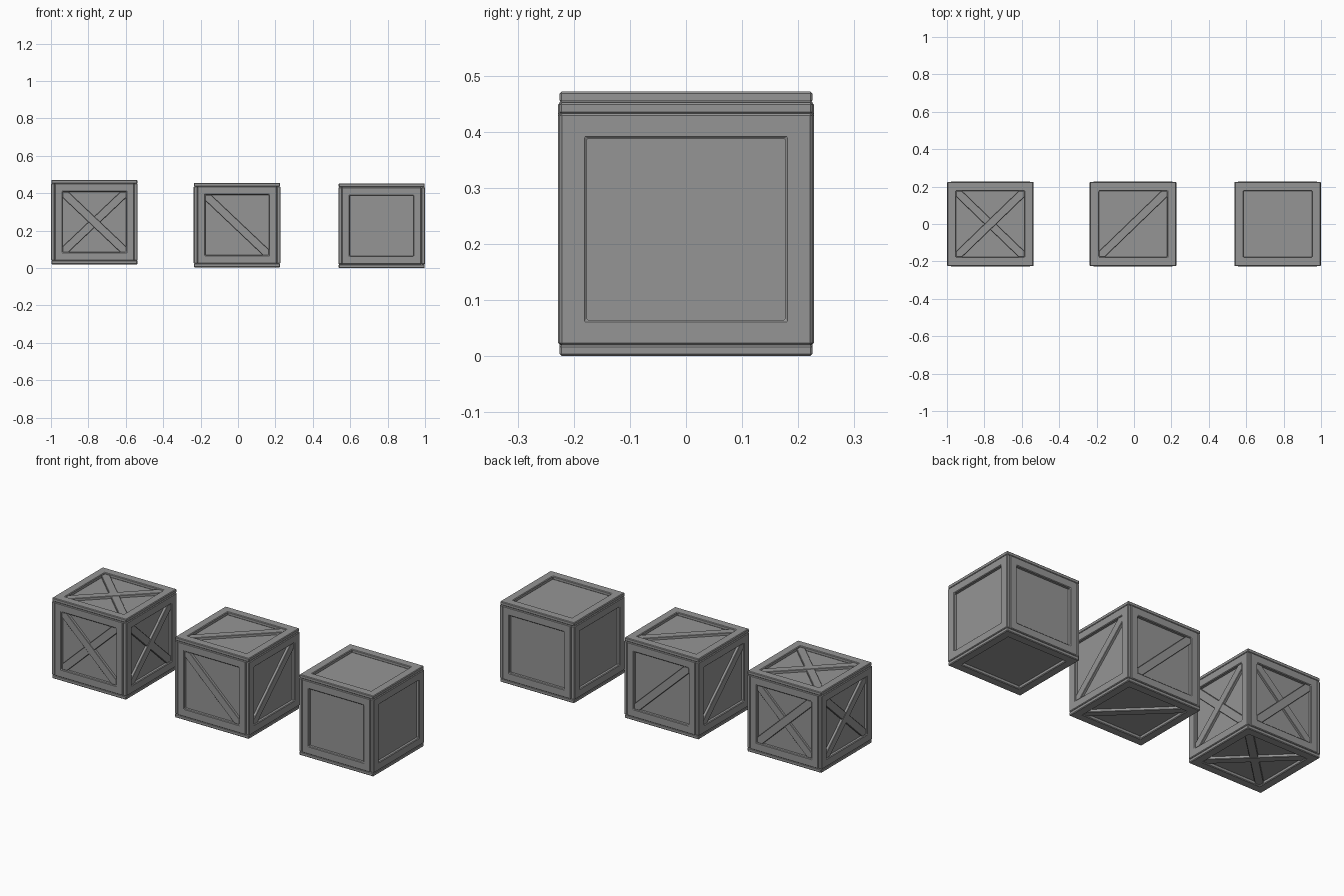
import bpy, bmesh, math
from mathutils import Matrix, Vector

cube = bpy.data.objects.get("Cube")
if cube:
    bpy.data.objects.remove(cube, do_unlink=True)

grey = bpy.data.materials.new("crate grey")
grey.use_nodes = True
colour = (0.3, 0.3, 0.3, 1)
grey.diffuse_color = colour
grey.node_tree.nodes["Principled BSDF"].inputs["Base Color"].default_value = colour

T = 0.02      # plank thickness
HX, HY, H = 0.232, 0.228, 0.452


def finish(name, bm, matrix, bevel):
    bmesh.ops.recalc_face_normals(bm, faces=bm.faces)
    mesh = bpy.data.meshes.new(name)
    bm.to_mesh(mesh)
    bm.free()
    mesh.materials.append(grey)
    obj = bpy.data.objects.new(name, mesh)
    bpy.context.collection.objects.link(obj)
    obj.matrix_world = matrix
    if bevel:
        mod = obj.modifiers.new("bevel", 'BEVEL')
        mod.width = bevel
        mod.segments = 1
    return obj


def box(name, size, matrix, bevel=0.0):
    bm = bmesh.new()
    bmesh.ops.create_cube(bm, size=1, matrix=Matrix.Diagonal((*size, 1)))
    return finish(name, bm, matrix, bevel)


def frame(name, w, h, open_w, open_h, matrix):
    """Rectangular frame whose outer surface lies on local z = 0."""
    bm = bmesh.new()
    section = [(w, h, -T), (w, h, 0), (open_w, open_h, 0), (open_w, open_h, -T)]
    corners = [(-1, -1), (1, -1), (1, 1), (-1, 1)]
    rings = [[bm.verts.new((sx * a / 2, sy * b / 2, z)) for a, b, z in section]
             for sx, sy in corners]
    for i in range(4):
        p, q = rings[i], rings[(i + 1) % 4]
        for j in range(4):
            k = (j + 1) % 4
            bm.faces.new((p[j], q[j], q[k], p[k]))
    return finish(name, bm, matrix, 0.0035)


def brace(name, open_w, open_h, slope, height, matrix):
    """Diagonal plank clipped to the panel opening."""
    bm = bmesh.new()
    turn = Matrix.Rotation(slope * math.atan2(open_h, open_w), 4, 'Z')
    bmesh.ops.create_cube(bm, size=1, matrix=turn @ Matrix.Diagonal((0.7, 0.043, height + 0.004, 1)))
    for axis, limit in ((Vector((1, 0, 0)), open_w / 2), (Vector((0, 1, 0)), open_h / 2)):
        for s in (-1, 1):
            cut = bmesh.ops.bisect_plane(bm, geom=bm.verts[:] + bm.edges[:] + bm.faces[:],
                                         plane_co=axis * s * limit, plane_no=axis * s,
                                         clear_outer=True)
            edges = [e for e in cut["geom_cut"] if isinstance(e, bmesh.types.BMEdge)]
            if edges:
                bmesh.ops.contextual_create(bm, geom=edges)
    raise_up = Matrix.Translation((0, 0, -T + height / 2 - 0.002))
    return finish(name, bm, matrix @ raise_up, 0.002)


def face_matrix(u, v, centre):
    u, v = Vector(u), Vector(v)
    m = Matrix((u, v, u.cross(v))).transposed().to_4x4()
    m.translation = centre
    return m


# side: right vector, up vector, centre, plank size, opening size, brace slope
mid = H / 2
wall = H - 2 * T
SIDES = {
    "front": ((1, 0, 0), (0, 0, 1), (0, -HY, mid), (2 * HX - 2 * T, wall), (0.34, 0.322), -1),
    "back": ((-1, 0, 0), (0, 0, 1), (0, HY, mid), (2 * HX - 2 * T, wall), (0.34, 0.322), 1),
    "left": ((0, 1, 0), (0, 0, 1), (HX, 0, mid), (2 * HY - 0.006, wall), (0.355, 0.324), 1),
    "right": ((0, -1, 0), (0, 0, 1), (-HX, 0, mid), (2 * HY - 0.006, wall), (0.355, 0.324), 1),
    "top": ((1, 0, 0), (0, 1, 0), (0, 0, H), (2 * HX - 0.004, 2 * HY - 0.006), (0.365, 0.352), 1),
    "bottom": ((-1, 0, 0), (0, 1, 0), (0, 0, 0), (2 * HX - 0.004, 2 * HY - 0.006), (0.365, 0.352), 1),
}


def crate(name, x, z, braces):
    base = Matrix.Translation((x, 0, z))
    core = (2 * (HX - T + 0.002), 2 * (HY - T + 0.002), wall + 0.004)
    box(name + "_panels", core, base @ Matrix.Translation((0, 0, mid)))
    for side, (u, v, centre, size, opening, slope) in SIDES.items():
        m = base @ face_matrix(u, v, centre)
        frame(f"{name}_{side}_frame", *size, *opening, m)
        for i in range(braces):
            brace(f"{name}_{side}_brace_{i + 1}", *opening,
                  slope * (-1) ** i, 0.016 - 0.002 * i, m)


crate("cross_braced_crate", -0.768, 0.02, 2)
crate("single_braced_crate", -0.005, 0.004, 1)
crate("plain_crate", 0.768, 0.0, 0)
